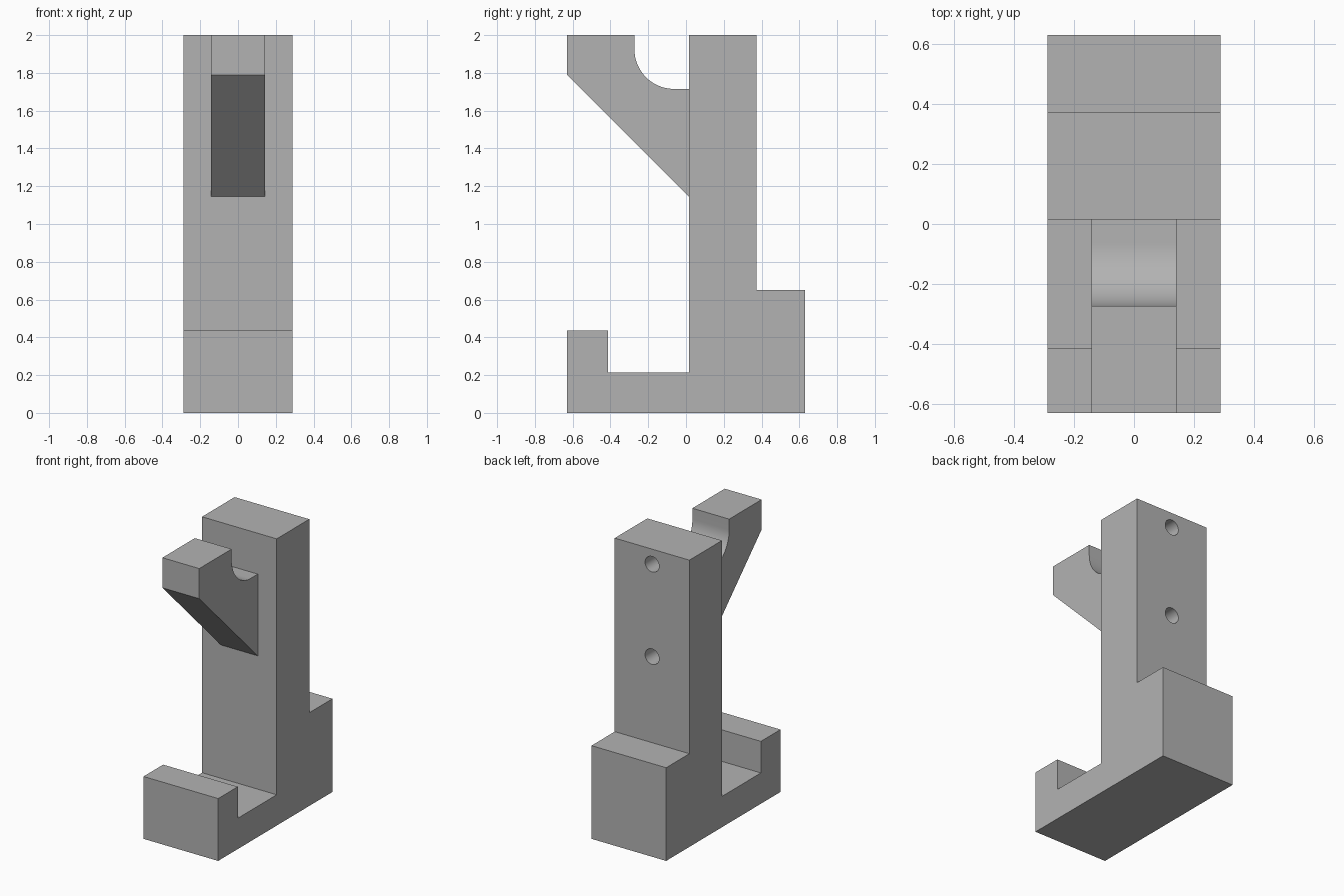
import bpy
import bmesh
from math import cos, sin, pi, radians
from mathutils import Matrix

if "Cube" in bpy.data.objects:
    bpy.data.objects.remove(bpy.data.objects["Cube"], do_unlink=True)

# Single plain grey
grey = bpy.data.materials.new("plain grey")
grey.use_nodes = True
colour = (0.45, 0.45, 0.45, 1)
grey.diffuse_color = colour
grey.node_tree.nodes["Principled BSDF"].inputs["Base Color"].default_value = colour


def make_object(name, bm):
    bmesh.ops.recalc_face_normals(bm, faces=bm.faces)
    mesh = bpy.data.meshes.new(name)
    bm.to_mesh(mesh)
    bm.free()
    mesh.materials.append(grey)
    obj = bpy.data.objects.new(name, mesh)
    bpy.context.collection.objects.link(obj)
    return obj


def extrude_profile(name, profile, half_width):
    """Side profile of (y, z) points, extruded evenly across x."""
    bm = bmesh.new()
    face = bm.faces.new([bm.verts.new((-half_width, y, z)) for y, z in profile])
    result = bmesh.ops.extrude_face_region(bm, geom=[face], use_keep_orig=True)
    moved = [v for v in result["geom"] if isinstance(v, bmesh.types.BMVert)]
    bmesh.ops.translate(bm, verts=moved, vec=(2 * half_width, 0, 0))
    return make_object(name, bm)


def smooth(obj):
    bpy.ops.object.select_all(action="DESELECT")
    obj.select_set(True)
    bpy.context.view_layer.objects.active = obj
    bpy.ops.object.shade_smooth_by_angle(angle=radians(30))


front, back = -0.63, 0.63
wall_front, wall_back = 0.015, 0.374

# Upright with lower hook, and a thicker block at the back of its foot
body = extrude_profile("bracket_body", [
    (front, 0), (back, 0), (back, 0.65), (wall_back, 0.65), (wall_back, 2),
    (wall_front, 2), (wall_front, 0.215), (-0.414, 0.215), (-0.414, 0.435),
    (front, 0.435)], 0.288)

# Upper arm with a rounded cradle and a sloped underside
radius, cy, cz = 0.21, -0.063, 1.925
steps = 24
cradle = [(cy - radius * cos(a), cz - radius * sin(a))
          for a in (i * pi / 2 / steps for i in range(steps + 1))]
arm = extrude_profile("upper_arm", [
    (wall_front, 1.145), (front, 1.79), (front, 2), (cy - radius, 2),
    *cradle, (wall_front, cz - radius)], 0.142)

# Two blind screw holes in the back of the upright
depth = 0.25
bm = bmesh.new()
for z in (1.895, 1.25):
    bmesh.ops.create_cone(
        bm, cap_ends=True, segments=40, radius1=0.054, radius2=0.054, depth=2 * depth,
        matrix=Matrix.Translation((0, wall_back, z)) @ Matrix.Rotation(pi / 2, 4, "X"))
cutter = make_object("screw_hole_cutter", bm)
cutter.hide_render = True
cut = body.modifiers.new("screw_holes", "BOOLEAN")
cut.operation = "DIFFERENCE"
cut.solver = "EXACT"
cut.object = cutter
bpy.context.view_layer.objects.active = body
bpy.ops.object.modifier_apply(modifier=cut.name)
bpy.data.objects.remove(cutter, do_unlink=True)

smooth(body)
smooth(arm)
